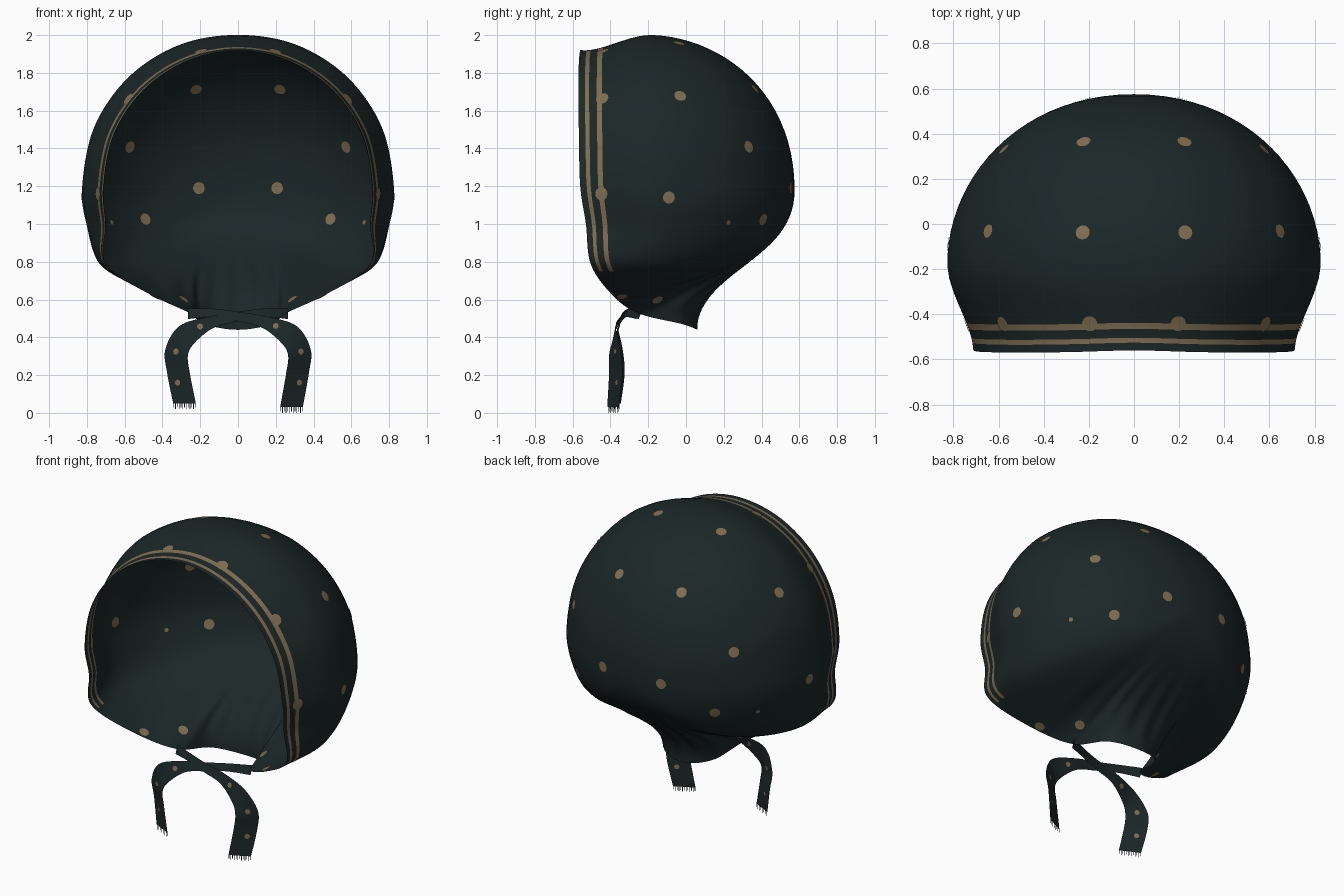
import bpy, bmesh, math
from mathutils import Vector
from mathutils.bvhtree import BVHTree

cube = bpy.data.objects.get("Cube")
if cube:
    bpy.data.objects.remove(cube)


def material(name, color):
    m = bpy.data.materials.new(name)
    m.use_nodes = True
    m.diffuse_color = (*color, 1)
    m.node_tree.nodes["Principled BSDF"].inputs["Base Color"].default_value = (*color, 1)
    m.node_tree.nodes["Principled BSDF"].inputs["Roughness"].default_value = 0.9
    return m


CLOTH = material("dark_green_cloth", (0.0115, 0.0203, 0.0208))
TAN = material("tan_print", (0.215, 0.155, 0.085))


def finish(name, bm, mats):
    me = bpy.data.meshes.new(name)
    bm.to_mesh(me)
    bm.free()
    ob = bpy.data.objects.new(name, me)
    bpy.context.collection.objects.link(ob)
    for m in mats:
        me.materials.append(m)
    for p in me.polygons:
        p.use_smooth = True
    return ob


def spline(a, b, c, d, t):
    """Smooth step between b and c."""
    return 0.5 * (2 * b + (c - a) * t + (2 * a - 5 * b + 4 * c - d) * t * t
                  + (3 * b - a - 3 * c + d) * t ** 3)


# Bonnet: each guide is a curve from the open edge to the centre of the back
POLE = Vector((0, 0.575, 1.18))
HEAD = Vector((0, -0.1, 1.2))
NECK = Vector((0, -0.1, 0.5))


def arch(a):
    s, c = math.sin(a), math.cos(a)
    rows = ((0.72 - 0.01 * s, -0.56 - 0.01 * math.sin(2 * a)), (0.96 + 0.06 * s, -0.09),
            (0.66 + 0.02 * s, 0.575))
    return [Vector((r * s, y, 1.2 + r * c)) for r, y in rows]


half = [arch(math.radians(22.5 * i)) for i in range(5)]
LOWER = [
    ((0.70, -0.53, 1.00), (0.98, -0.10, 0.97), (0.66, 0.575, 1.03)),   # cheek
    ((0.70, -0.505, 0.79), (0.83, -0.11, 0.74), (0.58, 0.575, 0.88)),  # jaw corner
    ((0.48, -0.40, 0.635), (0.60, -0.03, 0.70), (0.45, 0.575, 0.81)),  # under the jaw
    ((0.26, -0.26, 0.53), (0.31, 0.02, 0.73), (0.32, 0.575, 0.79)),    # tie end
    ((0.18, -0.02, 0.47), (0.18, 0.05, 0.75), (0.17, 0.575, 0.79)),    # neck side
    ((0.00, 0.06, 0.44), (0.00, 0.05, 0.76), (0.00, 0.575, 0.79)),     # nape
]
half += [[Vector(p) for p in row] for row in LOWER]
mirrored = [[Vector((-p.x, p.y, p.z)) for p in g] for g in half[-2:0:-1]]
guides = half + mirrored

STEPS = 12
rows = [0, 0.024, 0.039, 0.053, 0.066, 0.084, 0.11]
rows += [0.11 + 0.89 * i / 26 for i in range(1, 27)]
bm = bmesh.new()
grid = []
n = len(guides)
for col in range(n * STEPS):
    k, t = divmod(col, STEPS)
    near = [guides[(k + o) % n] for o in (-1, 0, 1, 2)]
    b, c1, c2 = (spline(*[g[i] for g in near], t / STEPS) for i in range(3))
    hem = min(1, max(0, (b.z - 0.65) / 0.3))
    line = []
    for v in rows:
        w = 1 - v
        p = w ** 3 * b + 3 * w * w * v * c1 + 3 * w * v * v * c2 + v ** 3 * POLE
        # straight hem band behind the open edge
        x = v / 0.26
        if 0 < x < 1:
            out = Vector((p.x, 0, p.z - HEAD.z)).normalized()
            p -= out * 0.22 * hem * x * (1 - x) ** 2
        # gathers fanning out of the neck
        fade = max(0, 1 - (p - NECK).length / 0.6) * min(1, v * 6)
        p += (p - HEAD).normalized() * 0.012 * fade * math.cos(col * math.tau / 8)
        line.append(bm.verts.new(p))
    grid.append(line)
for i, line in enumerate(grid):
    nxt = grid[(i + 1) % len(grid)]
    for j in range(len(rows) - 1):
        f = bm.faces.new((line[j], nxt[j], nxt[j + 1], line[j + 1]))
        if j in (1, 4) and line[0].co.z > 0.76:
            f.material_index = 1
bmesh.ops.remove_doubles(bm, verts=bm.verts, dist=0.0005)
bmesh.ops.recalc_face_normals(bm, faces=bm.faces)
bonnet_tree = BVHTree.FromBMesh(bm)
finish("bonnet", bm, [CLOTH, TAN])

# Ribbon ties: centre and half-width at each station, crossing at the front
STATIONS = [
    ((0.265, -0.24, 0.525), (0, 0.01, 0.028)),
    ((0.13, -0.30, 0.53), (0, 0.01, 0.022)),
    ((0, -0.33, 0.51), (0, 0.01, 0.025)),
    ((-0.14, -0.345, 0.48), (-0.01, 0.01, 0.03)),
    ((-0.27, -0.37, 0.415), (-0.04, 0.01, 0.045)),
    ((-0.325, -0.365, 0.32), (-0.06, 0.03, 0.015)),
    ((-0.315, -0.36, 0.21), (-0.06, 0.035, 0)),
    ((-0.283, -0.375, 0.05), (-0.06, 0.03, 0)),
]


def ribbon(name, side, shift, drop):
    pts = [(Vector((side * c[0], c[1] + shift, c[2])), Vector((side * h[0], h[1], h[2])))
           for c, h in STATIONS]
    pts[-1][0].z -= drop
    bm = bmesh.new()
    strips = []
    last = len(pts) - 1
    for k in range(last):
        near = [pts[min(max(k + o, 0), last)] for o in (-1, 0, 1, 2)]
        for s in range(8 + (k == last - 1)):
            c, h = (spline(*[p[i] for p in near], s / 8) for i in (0, 1))
            strips.append([bm.verts.new(c + h * w) for w in (-1, -0.5, 0, 0.5, 1)])
    for a, b in zip(strips, strips[1:]):
        for j in range(4):
            bm.faces.new((a[j], a[j + 1], b[j + 1], b[j]))
    bm.normal_update()
    tree = BVHTree.FromBMesh(bm)
    # frayed threads on the cut end
    c, h = pts[-1]
    for i in range(13):
        top = c + h * (i / 6 - 1) * 0.95
        tip = top - Vector((0, 0, 0.022 + 0.008 * (i % 2)))
        d = h * 0.03
        bm.faces.new([bm.verts.new(p) for p in (top - d, top + d, tip + d, tip - d)])
    finish(name, bm, [CLOTH])
    return tree


right_tree = ribbon("right_tie", 1, 0, 0)
left_tree = ribbon("left_tie", -1, -0.012, 0.02)


# Printed dots: thin plates draped on both faces of the cloth
def dot(bm, tree, centre, radius):
    pos, nor, _, _ = tree.find_nearest(Vector(centre))
    u = nor.orthogonal().normalized()
    v = nor.cross(u)
    for sign in (1, -1):
        rings = []
        for r in (0, 0.5, 1):
            ring = []
            for i in range(14):
                a = math.tau * i / 14
                q = pos + (u * math.cos(a) + v * math.sin(a)) * radius * r
                hit, hn, _, _ = tree.find_nearest(q)
                hn = hn if hn.dot(nor) > 0 else -hn
                ring.append(bm.verts.new(hit + hn * sign * 0.004))
            rings.append(ring)
        for a, b in zip(rings, rings[1:]):
            for i in range(14):
                j = (i + 1) % 14
                f = (a[i], a[j], b[j], b[i])
                bm.faces.new(f if sign < 0 else f[::-1])


BONNET_DOTS = [
    (0.225, 0.37, 1.72), (0.23, -0.035, 1.97), (0.65, -0.03, 1.68), (0.58, 0.335, 1.41),
    (0.205, 0.54, 1.19), (0.48, 0.39, 1.03), (0.83, -0.09, 1.14),
]
HEM_DOTS = [(0.2, -0.447, 1.93), (0.59, -0.447, 1.67), (0.74, -0.447, 1.16)]
NECK_DOTS = [(0.29, -0.15, 0.6), (0.43, -0.34, 0.64)]
FOLD_DOTS = [(0.64, 0.2, 1.02)]
bm = bmesh.new()
for spots, size in ((BONNET_DOTS, 0.032), (HEM_DOTS, 0.035), (NECK_DOTS, 0.03),
                    (FOLD_DOTS, 0.013)):
    for x, y, z in spots:
        for side in (1, -1):
            dot(bm, bonnet_tree, (side * x, y, z), size)
bmesh.ops.remove_doubles(bm, verts=bm.verts, dist=0.0005)
finish("bonnet_dots", bm, [TAN])

bm = bmesh.new()
for tree, side in ((right_tree, -1), (left_tree, 1)):
    for x, z in ((0.33, 0.325), (0.325, 0.16), (0.2, 0.46)):
        dot(bm, tree, (side * x, -0.37, z), 0.016)
bmesh.ops.remove_doubles(bm, verts=bm.verts, dist=0.0005)
finish("tie_dots", bm, [TAN])
